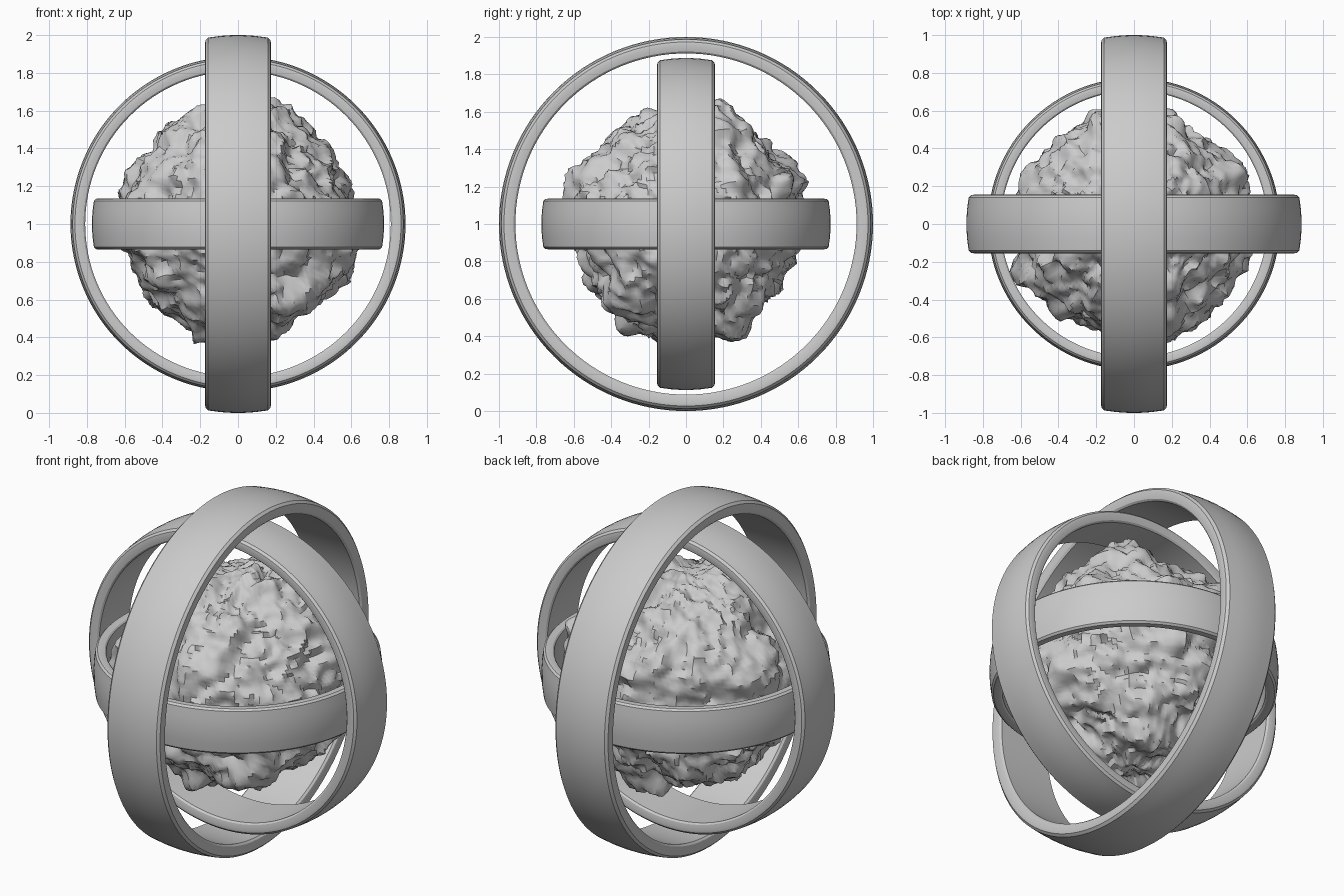
import bpy, bmesh, math
from mathutils import Matrix, Vector, noise

cube = bpy.data.objects.get("Cube")
if cube:
    bpy.data.objects.remove(cube, do_unlink=True)

CENTRE = Vector((0, 0, 1))

grey = bpy.data.materials.new("plain_grey")
grey.use_nodes = True
grey.diffuse_color = (0.6, 0.6, 0.6, 1)
grey.node_tree.nodes["Principled BSDF"].inputs["Base Color"].default_value = (0.6, 0.6, 0.6, 1)


def finish(name, bm, angle):
    bmesh.ops.recalc_face_normals(bm, faces=bm.faces)
    mesh = bpy.data.meshes.new(name)
    bm.to_mesh(mesh)
    bm.free()
    mesh.materials.append(grey)
    obj = bpy.data.objects.new(name, mesh)
    obj.location = CENTRE
    bpy.context.collection.objects.link(obj)
    bpy.ops.object.select_all(action="DESELECT")
    obj.select_set(True)
    bpy.context.view_layer.objects.active = obj
    bpy.ops.object.shade_smooth_by_angle(angle=math.radians(angle))
    return obj


# Half of a band's section as (radius, offset along axis), mirrored to close it
HALF = [(0.912, 0.158), (0.922, 0.168), (0.955, 0.175), (0.973, 0.172),
        (0.987, 0.158), (0.996, 0.09), (1.0, 0.03)]
SECTION = HALF + [(r, -w) for r, w in reversed(HALF)]


def ring(name, size, turn, steps=128):
    bm = bmesh.new()
    loops = []
    for i in range(steps):
        a = math.tau * i / steps
        loops.append([bm.verts.new((r * size * math.cos(a), r * size * math.sin(a), w * size))
                      for r, w in SECTION])
    n = len(SECTION)
    for i in range(steps):
        a, b = loops[i], loops[(i + 1) % steps]
        for j in range(n):
            k = (j + 1) % n
            bm.faces.new((a[j], b[j], b[k], a[k]))
    bm.transform(turn)
    return finish(name, bm, 25)


# Three nested gimbal rings, each on its own axis
ring("outer_ring", 1.0, Matrix.Rotation(math.pi / 2, 4, "Y"))
ring("middle_ring", 0.887, Matrix.Rotation(math.pi / 2, 4, "X"))
ring("inner_ring", 0.773, Matrix.Identity(4))

# Rocky core: a sphere pushed out by broad peaks and craggy noise
PEAKS = [Vector(p) for p in (
    (.31, .18, .64), (-.3, -.1, .6), (-.64, -.33, 0), (-.18, .64, .25),
    (.18, -.65, .2), (.63, -.1, -.22), (.2, .3, -.63), (-.2, -.2, -.63),
    (.6, .25, .25), (-.62, .2, .2), (-.45, .3, -.4), (.4, -.4, -.4))]


def core_point(d):
    warp = noise.noise_vector(d * 3.5) * 0.16
    q = d + warp
    peak = max(math.exp(-((q.normalized() - p.normalized()).length / 0.27) ** 2)
               * (p.length - 0.59) for p in PEAKS)
    crag = noise.fractal(q * 3.2 + Vector((5, 2, 9)), 0.9, 2.1, 5)
    ridge = 0.5 - abs(noise.noise(q * 5.5))
    radius = 0.575 + peak * 0.75 + crag * 0.055 + ridge * 0.06
    return d * radius + warp * 0.18


bm = bmesh.new()
bmesh.ops.create_uvsphere(bm, u_segments=160, v_segments=96, radius=1)
for v in bm.verts:
    v.co = core_point(v.co.normalized())
finish("rocky_core", bm, 40)
